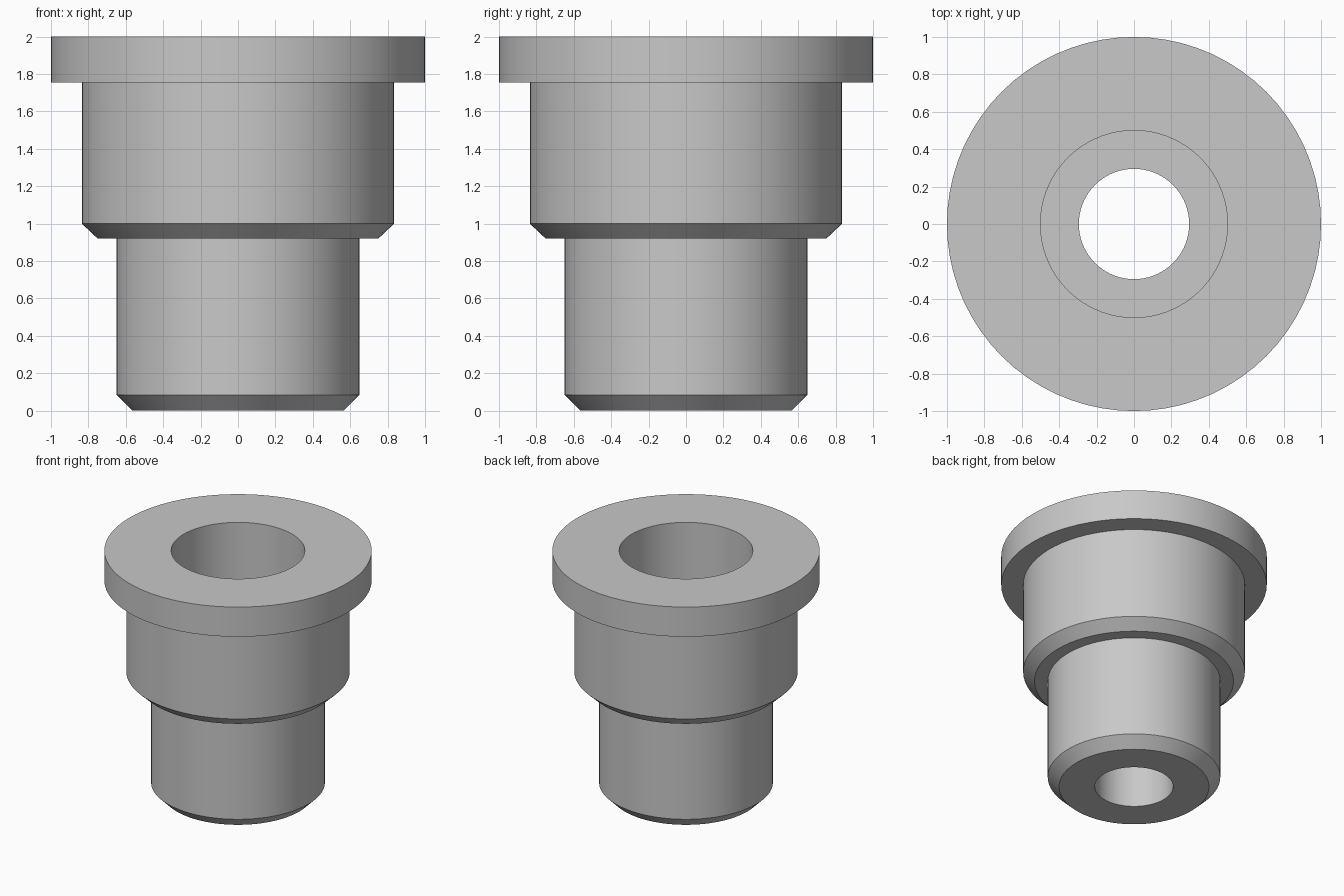
import bpy, bmesh, math

if "Cube" in bpy.data.objects:
    bpy.data.objects.remove(bpy.data.objects["Cube"])

SEGMENTS = 72

# Closed half-section of the bushing: (radius, height)
PROFILE = [
    (0.295, 0.0), (0.565, 0.0), (0.65, 0.085),        # foot and lower chamfer
    (0.65, 0.92), (0.75, 0.92), (0.835, 1.0),         # shoulder and its chamfer
    (0.835, 1.755), (1.0, 1.755), (1.0, 2.0),         # flange
    (0.5, 2.0), (0.5, 1.0), (0.295, 1.0),             # stepped bore
]


def lathe(name, profile, material):
    """Revolve a closed profile around the z axis."""
    bm = bmesh.new()
    rings = []
    for i in range(SEGMENTS):
        a = 2 * math.pi * i / SEGMENTS
        rings.append([bm.verts.new((r * math.cos(a), r * math.sin(a), z))
                      for r, z in profile])
    n = len(profile)
    for i in range(SEGMENTS):
        a, b = rings[i], rings[(i + 1) % SEGMENTS]
        for j in range(n):
            k = (j + 1) % n
            bm.faces.new((a[j], b[j], b[k], a[k]))
    bmesh.ops.recalc_face_normals(bm, faces=bm.faces)
    mesh = bpy.data.meshes.new(name)
    bm.to_mesh(mesh)
    bm.free()
    mesh.materials.append(material)
    obj = bpy.data.objects.new(name, mesh)
    bpy.context.collection.objects.link(obj)
    bpy.context.view_layer.objects.active = obj
    obj.select_set(True)
    bpy.ops.object.shade_smooth_by_angle(angle=math.radians(30))
    return obj


# Plain grey metal
grey = bpy.data.materials.new("grey_metal")
grey.diffuse_color = (0.58, 0.58, 0.58, 1.0)
grey.use_nodes = True
grey.node_tree.nodes["Principled BSDF"].inputs["Base Color"].default_value = grey.diffuse_color

lathe("flanged_bushing", PROFILE, grey)
